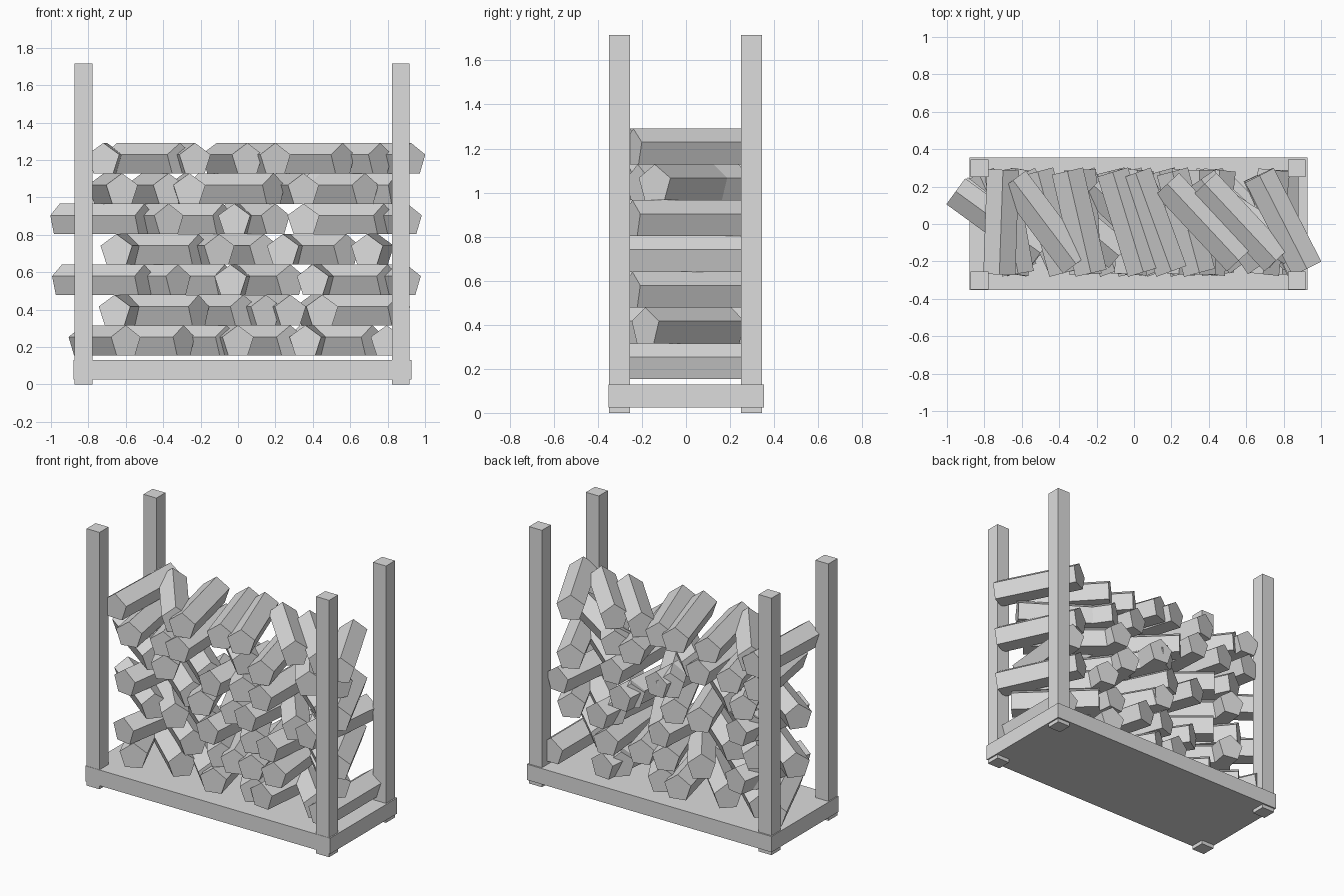
import bpy, bmesh, math
from mathutils import Matrix, Vector

if "Cube" in bpy.data.objects:
    bpy.data.objects.remove(bpy.data.objects["Cube"])

grey = bpy.data.materials.new("light_grey")
grey.diffuse_color = (0.72, 0.72, 0.72, 1)
grey.use_nodes = True
grey.node_tree.nodes["Principled BSDF"].inputs["Base Color"].default_value = grey.diffuse_color


def finish(bm, name):
    bmesh.ops.recalc_face_normals(bm, faces=bm.faces)
    me = bpy.data.meshes.new(name)
    bm.to_mesh(me)
    bm.free()
    me.materials.append(grey)
    ob = bpy.data.objects.new(name, me)
    bpy.context.collection.objects.link(ob)
    return ob


def box(name, lo, hi):
    lo, hi = Vector(lo), Vector(hi)
    bm = bmesh.new()
    bmesh.ops.create_cube(bm, size=1)
    for v in bm.verts:
        v.co = (lo + hi) / 2 + v.co * (hi - lo)
    finish(bm, name)


# Base board
box("base_board", (-0.88, -0.352, 0.025), (0.927, 0.355, 0.13))

# Four corner posts
for side, x in (("left", -0.873), ("right", 0.823)):
    for end, y in (("front", -0.35), ("back", 0.25)):
        box(f"{end}_{side}_post", (x, y, 0), (x + 0.095, y + 0.095, 1.715))

# Stacked five-sided logs
R, L = 0.09, 0.56
STEP = 0.1625


def log(name, front_x, angle, z, y=0.01):
    a = math.radians(angle)
    bm = bmesh.new()
    bmesh.ops.create_cone(bm, cap_ends=True, segments=5, radius1=R, radius2=R, depth=L)
    # Lay the prism along y with one ridge upward, then turn it about z
    top = max(bm.verts, key=lambda v: v.co.y).co
    spin = math.pi / 2 - math.atan2(top.y, top.x)
    m = (Matrix.Translation((front_x + L / 2 * math.sin(a), y, z))
         @ Matrix.Rotation(-a, 4, 'Z')
         @ Matrix.Rotation(math.pi / 2, 4, 'X')
         @ Matrix.Rotation(spin, 4, 'Z'))
    bmesh.ops.transform(bm, matrix=m, verts=bm.verts)
    finish(bm, name)


# Each layer: front end position and turn in degrees
layers = [
    [(-.60, -24), (-.29, -48), (-.06, -45), (0, -14), (.28, -30), (.36, 6), (.72, -44), (.795, 0)],
    [(-.66, 10), (-.21, -50), (.03, -34), (.15, -20), (.28, -15), (.45, -6), (.86, -46)],
    [(-.50, -52), (-.32, -40), (-.07, -50), (-.04, 4), (.28, -30), (.40, 6), (.80, -47), (.90, -25)],
    [(-.65, 8), (-.21, -50), (-.10, -20), (.14, -25), (.24, 5), (.58, -37), (.69, 6)],
    [(-.50, -54), (-.37, -25), (-.08, -50), (-.02, 4), (.20, -28), (.35, 0), (.78, -50), (.905, -25)],
    [(-.62, -10), (-.37, -15), (-.26, -3), (.19, -46), (.35, -15), (.68, -35), (.85, -57)],
    [(-.72, 2), (-.31, -37), (-.23, -13), (.05, -17), (.20, -20), (.56, -43), (.76, -43), (.925, -27)],
]
for i, row in enumerate(layers):
    for j, (x, a) in enumerate(row):
        log(f"log_{i + 1}_{j + 1}", x, a, 0.226 + i * STEP)
